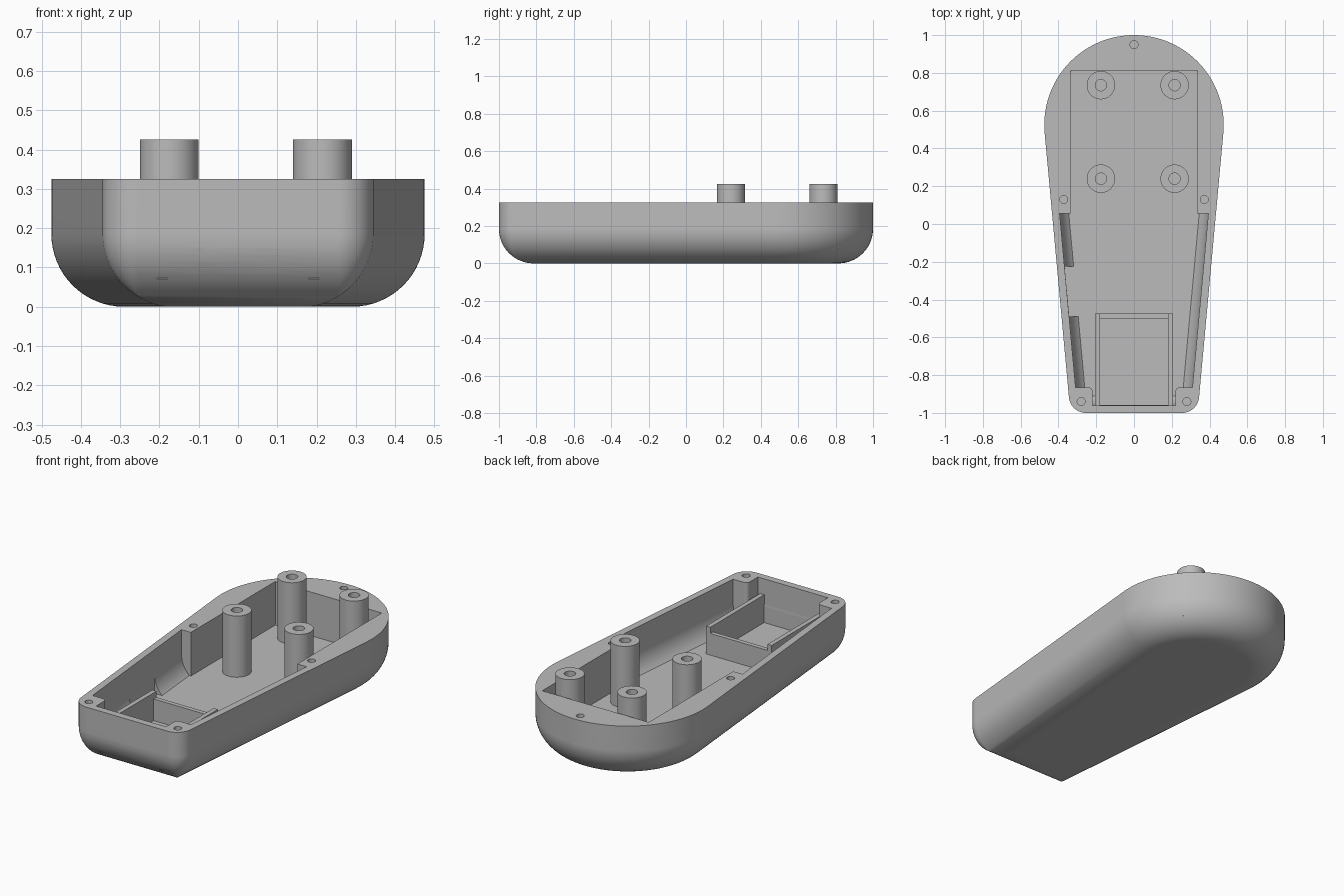
import bpy, bmesh, math
from math import sin, cos, pi

if "Cube" in bpy.data.objects:
    bpy.data.objects.remove(bpy.data.objects["Cube"])

# ---- main dimensions ----
TOP, FLOOR = 0.325, 0.077          # rim height, inside floor height
R_BIG, Y_BIG = 0.475, 0.525        # round back end
R_COR, X_COR = 0.09, 0.2548        # small front corners
FILLET, WALL = 0.185, 0.04
PHI = 0.0917                       # taper angle of the sides
SIDE = R_BIG - Y_BIG * sin(PHI)    # distance of the side line from the origin

grey = bpy.data.materials.new("grey_plastic")
grey.diffuse_color = (0.5, 0.5, 0.5, 1)
grey.use_nodes = True
grey.node_tree.nodes["Principled BSDF"].inputs["Base Color"].default_value = grey.diffuse_color


def finish(name, bm):
    bmesh.ops.remove_doubles(bm, verts=bm.verts, dist=1e-5)
    bmesh.ops.recalc_face_normals(bm, faces=bm.faces)
    me = bpy.data.meshes.new(name)
    bm.to_mesh(me)
    bm.free()
    me.materials.append(grey)
    ob = bpy.data.objects.new(name, me)
    bpy.context.collection.objects.link(ob)
    return ob


def outline(d):
    """Plan outline of the shell, offset inwards by d."""
    pts = []
    for i in range(65):                                   # round back end
        a = -PHI + (pi + 2 * PHI) * i / 64
        pts.append(((R_BIG - d) * cos(a), Y_BIG + (R_BIG - d) * sin(a)))
    corner = []
    for i in range(13):                                   # right front corner
        a = -pi / 2 + (pi / 2 - PHI) * i / 12
        if d < R_COR:
            r = R_COR - d
            corner.append((X_COR + r * cos(a), -1 + R_COR + r * sin(a)))
        else:
            y = -1 + d
            corner.append(((SIDE - d + y * sin(PHI)) / cos(PHI), y))
    return pts + [(-x, y) for x, y in reversed(corner)] + corner


def loft(name, profile):
    """Stack offset outlines; profile is a list of (inset, z)."""
    bm = bmesh.new()
    rings = [[bm.verts.new((x, y, z)) for x, y in outline(d)] for d, z in profile]
    n = len(rings[0])
    for a, b in zip(rings, rings[1:]):
        for i in range(n):
            j = (i + 1) % n
            bm.faces.new((a[i], a[j], b[j], b[i]))
    bm.faces.new(rings[0])
    bm.faces.new(rings[-1])
    return finish(name, bm)


def prism(name, pts, z0, z1):
    bm = bmesh.new()
    lo = [bm.verts.new((x, y, z0)) for x, y in pts]
    hi = [bm.verts.new((x, y, z1)) for x, y in pts]
    for i in range(len(pts)):
        j = (i + 1) % len(pts)
        bm.faces.new((lo[i], lo[j], hi[j], hi[i]))
    bm.faces.new(lo)
    bm.faces.new(hi)
    return finish(name, bm)


def box(name, x0, x1, y0, y1, z0, z1):
    return prism(name, [(x0, y0), (x1, y0), (x1, y1), (x0, y1)], z0, z1)


def cylinder(name, x, y, r, z0, z1, n=40):
    return prism(name, [(x + r * cos(2 * pi * i / n), y + r * sin(2 * pi * i / n))
                        for i in range(n)], z0, z1)


def boolean(ob, cutter, op='DIFFERENCE'):
    mod = ob.modifiers.new("cut", 'BOOLEAN')
    mod.operation, mod.solver, mod.object = op, 'EXACT', cutter
    bpy.context.view_layer.objects.active = ob
    bpy.ops.object.modifier_apply(modifier=mod.name)
    bpy.data.objects.remove(cutter)


def smooth(ob):
    bpy.ops.object.select_all(action='DESELECT')
    ob.select_set(True)
    bpy.context.view_layer.objects.active = ob
    bpy.ops.object.shade_smooth_by_angle(angle=math.radians(30))
    mod = ob.modifiers.new("weighted_normal", 'WEIGHTED_NORMAL')
    mod.keep_sharp = True


def fillet(inset, r, z_end):
    """Profile of a quarter round, from its vertical side down to z_end."""
    a_end = math.asin((FILLET - z_end) / r)
    prof = [(inset + r * (1 - cos(a_end * i / 16)), FILLET - r * sin(a_end * i / 16))
            for i in range(16)]
    return prof + [(inset + r * (1 - cos(a_end)), z_end)]


# ---- outer shell ----
shell = loft("shell", [(0, TOP)] + fillet(0, FILLET, 0))

# ---- front cavity: rounded inside, leaving two screw corners ----
half = [(0.45, 0.055), (0.45, -0.865)]
half += [(0.24 - 0.02 * sin(a), -0.885 + 0.02 * cos(a)) for a in (0, pi / 8, pi / 4, 3 * pi / 8, pi / 2)]
half += [(0.22, -1.05)]
cavity = loft("cavity_cutter", [(WALL, 0.45)] + fillet(WALL, FILLET - WALL, FLOOR))
region = prism("cavity_region", half + [(-x, y) for x, y in reversed(half)], -0.1, 0.6)
boolean(cavity, region, 'INTERSECT')
boolean(shell, cavity)

# ---- square back cavity ----
boolean(shell, box("back_cavity_cutter", -0.335, 0.335, 0.0, 0.813, FLOOR, 0.5))

# ---- pocket in the left inner wall ----
wall_x = lambda y: -(SIDE - WALL - 0.0005 + y * sin(PHI)) / cos(PHI)
boolean(shell, prism("pocket_cutter", [(wall_x(-0.49), -0.49), (-0.25, -0.49), (-0.25, -0.225),
                                       (wall_x(-0.225), -0.225)], FLOOR, 0.22))

# ---- flat bed of the tray and the port slot in the front ----
boolean(shell, box("tray_bed_cutter", -0.19, 0.19, -0.959, -0.49, FLOOR, 0.3))
slot = prism("slot_cutter", [((0.0725 if i < 13 else -0.0725) + 0.0375 * cos(a), 0.1125 + 0.0375 * sin(a))
                             for i, a in enumerate([-pi / 2 + pi * k / 12 for k in range(13)] +
                                                   [pi / 2 + pi * k / 12 for k in range(13)])], 0.9, 1.1)
for v in slot.data.vertices:                       # stand the slot upright, facing the front
    x, y, z = v.co
    v.co = (x, -z, y)
slot.data.flip_normals()
boolean(shell, slot)

# ---- screw holes in the rim ----
for x, y in [(0, 0.95), (-0.372, 0.13), (0.372, 0.13), (-0.28, -0.94), (0.28, -0.94)]:
    boolean(shell, cylinder("screw_hole_cutter", x, y, 0.021, 0.14, 0.5, 24))
smooth(shell)

# ---- four hollow posts ----
for i, (x, y) in enumerate([(-0.175, 0.24), (0.215, 0.24), (-0.175, 0.735), (0.215, 0.735)]):
    post = cylinder(f"post_{i + 1}", x, y, 0.075, 0.07, 0.425, 48)
    boolean(post, cylinder("post_hole_cutter", x, y, 0.03, 0.15, 0.6, 32))
    smooth(post)

# ---- tray: two side walls and a lower back wall ----
for side, s in (("left", -1), ("right", 1)):
    box(f"tray_{side}_wall", min(s * 0.18, s * 0.206), max(s * 0.18, s * 0.206), -0.962, -0.475, 0.07, 0.235)
box("tray_back_wall", -0.181, 0.181, -0.5, -0.475, 0.07, 0.2)
